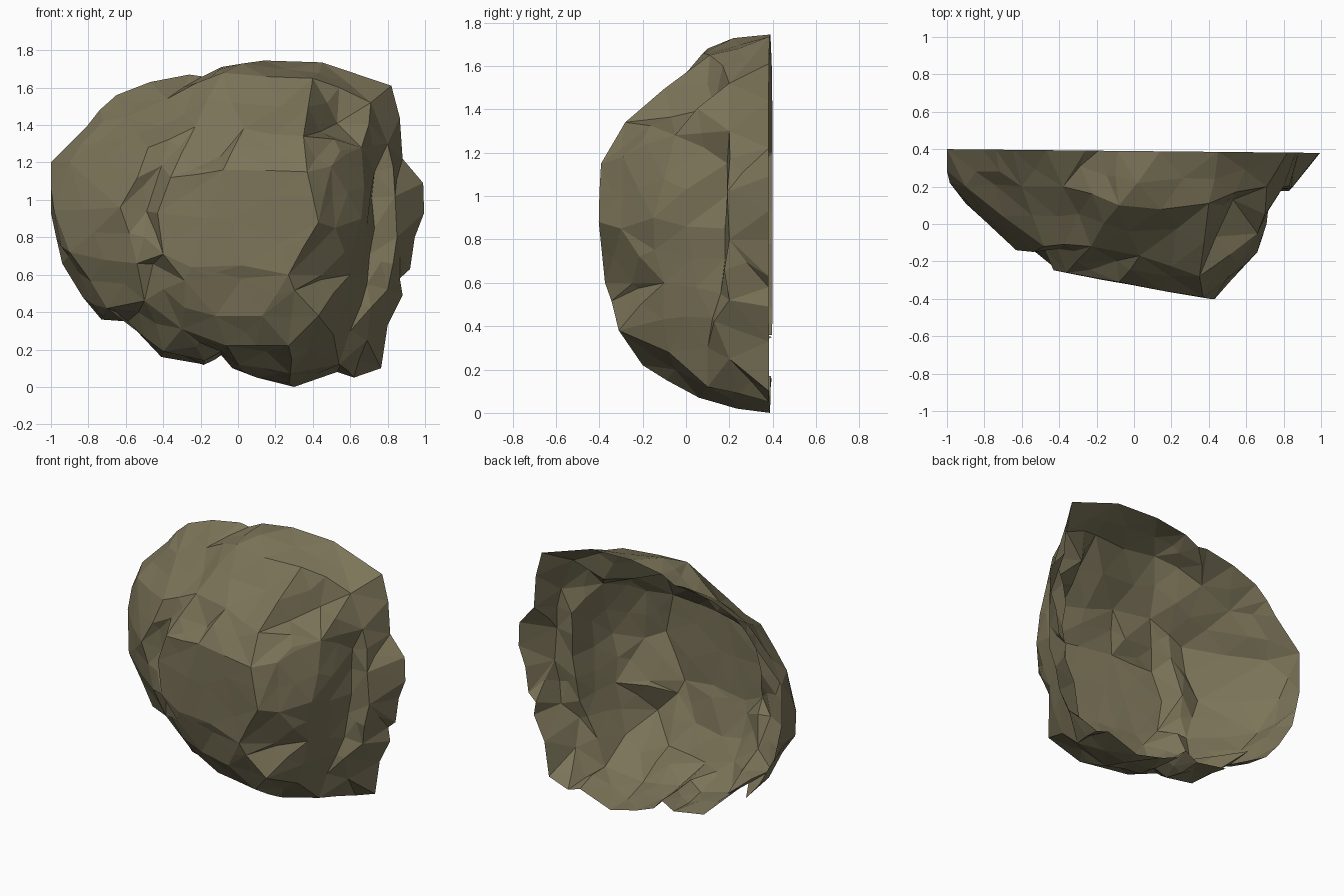
import bpy, bmesh, random
from mathutils import Vector
from mathutils.geometry import delaunay_2d_cdt

if "Cube" in bpy.data.objects:
    bpy.data.objects.remove(bpy.data.objects["Cube"])

random.seed(4)

# Open back rim (x, z), lying close to the plane y = 0.4
rim = [(-1, 1.2), (-.81, 1.39), (-.74, 1.48), (-.65, 1.56), (-.47, 1.63), (-.26, 1.67), (-.19, 1.66),
       (-.09, 1.71), (.14, 1.745), (.45, 1.735), (.82, 1.61), (.865, 1.44), (.88, 1.22), (.99, 1.09),
       (.995, .93), (.945, .8), (.92, .63), (.865, .58), (.88, .49), (.8, .33), (.765, .1), (.62, .05),
       (.53, .08), (.3, 0), (.1, .05), (-.03, .1), (-.09, .17), (-.18, .12), (-.41, .16), (-.59, .35),
       (-.73, .36), (-.83, .48), (-.94, .66), (-.97, .79), (-1, .93)]

# Contours (x, z, y): outer shoulder, main bulge
shoulder = [(-.985, .95, .22), (-.9, 1.2, .2), (-.6, 1.44, .2), (-.38, 1.54, .2), (-.08, 1.68, .1),
            (.4, 1.65, .11), (.53, 1.41, .13), (.71, 1.52, .2), (.8, 1.3, .2), (.84, 1.02, .19),
            (.85, .8, .2), (.8, .52, .2), (.69, .25, .2), (.54, .12, .1), (.28, .07, .06),
            (.0, .12, .06), (-.09, .19, .08), (-.18, .14, .1), (-.4, .19, .08), (-.7, .42, .08), (-.9, .72, .11)]
bulge = [(-.63, .96, -.14), (-.48, 1.28, -.12), (-.23, 1.39, -.12), (.03, 1.38, -.17), (.35, 1.34, -.28),
         (.66, 1.28, -.05), (.66, .9, -.15), (.6, .6, -.1), (.51, .28, -.08), (.27, .22, -.2),
         (-.06, .22, -.13), (-.3, .31, -.09), (-.5, .46, -.06), (-.54, .66, -.14)]
# Raised front plate, its outer foot and the gully on the right
plate = [(-.43, .93), (-.36, 1.12), (-.08, 1.16), (.37, 1.15), (.43, .88), (.27, .6), (.02, .65), (-.25, .64), (-.4, .71)]
ridge = [(.5, 1.18, -.29), (.52, .85, -.3), (.43, .38, -.31), (.13, .38, -.29), (-.12, .38, -.22),
         (.15, .19, -.04), (.38, .2, -.05)]
gully = [(.73, 1.15, .19), (.73, .85, .18), (.69, .55, .16), (.6, .3, .1)]

co, edges = [], []


def add(points, closed=True):
    s = len(co)
    co.extend(points)
    n = len(points)
    edges.extend((s + i, s + (i + 1) % n) for i in range(n if closed else n - 1))


add([(x, z, .39 - .01 * x) for x, z in rim])
add(shoulder)
add(bulge)
add([(x, z, -.325 - .18 * x) for x, z in plate])
for x, z in plate:
    fx, fz = x + (x - .02) * .13, z + (z - .9) * .28
    if z < .7:
        co.append((fx, fz, -.295 - .18 * x))
    elif fx < .42:
        co.append((fx, fz, -.215 - .2 * fx))
co.extend(ridge)
add(gully, False)

# Triangulate the contours as seen from the front
v2, _, faces, orig, _, _ = delaunay_2d_cdt([Vector(p[:2]) for p in co], edges, [], 1, 1e-5)
bm = bmesh.new()
verts = []
for v, o in zip(v2, orig):
    y = co[o[0]][2] if o else .2
    verts.append(bm.verts.new((v.x, y, v.y)))
for f in faces:
    bm.faces.new([verts[i] for i in f])

# Chip the longer facets into smaller uneven ones
long_edges = [e for e in bm.edges if e.calc_length() > .27 and not e.is_boundary]
new = bmesh.ops.subdivide_edges(bm, edges=long_edges, cuts=1)["geom_inner"]
for v in [g for g in new if isinstance(g, bmesh.types.BMVert)]:
    amount = .2 if v.co.y < -.25 else .8
    v.co += Vector((random.uniform(-.02, .02), random.uniform(-.035, .02), random.uniform(-.02, .02))) * amount
bmesh.ops.triangulate(bm, faces=bm.faces)
for f in bm.faces:
    f.normal_update()
    if f.normal.y > 0:
        f.normal_flip()

mesh = bpy.data.meshes.new("rock_shell")
bm.to_mesh(mesh)
bm.free()
rock = bpy.data.objects.new("rock_shell", mesh)
bpy.context.collection.objects.link(rock)

mat = bpy.data.materials.new("khaki stone")
mat.diffuse_color = (.2, .175, .1, 1)
mat.use_nodes = True
mat.node_tree.nodes["Principled BSDF"].inputs["Base Color"].default_value = mat.diffuse_color
mesh.materials.append(mat)
